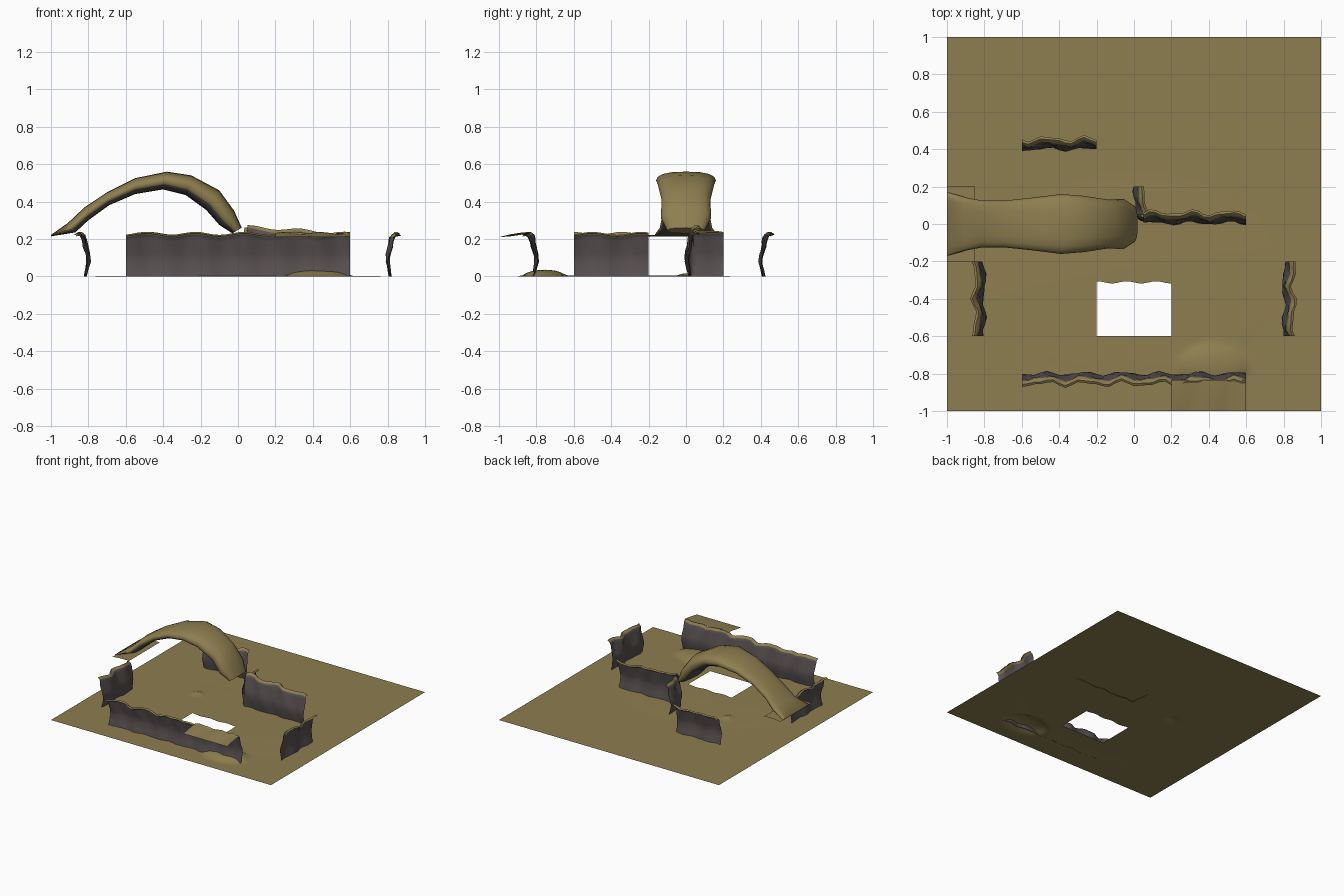
import bpy, bmesh, math
from mathutils import Vector

if "Cube" in bpy.data.objects:
    bpy.data.objects.remove(bpy.data.objects["Cube"])


def material(name, rgb):
    m = bpy.data.materials.new(name)
    m.diffuse_color = (*rgb, 1)
    m.use_nodes = True
    m.node_tree.nodes["Principled BSDF"].inputs["Base Color"].default_value = m.diffuse_color
    return m


GRASS = material("olive_grass", (0.27, 0.21, 0.08))
ROCK = material("dark_rock", (0.098, 0.08, 0.082))


def finish(name, bm, angle=50):
    me = bpy.data.meshes.new(name)
    bm.to_mesh(me)
    bm.free()
    me.materials.append(GRASS)
    me.materials.append(ROCK)
    ob = bpy.data.objects.new(name, me)
    bpy.context.collection.objects.link(ob)
    bpy.context.view_layer.objects.active = ob
    ob.select_set(True)
    bpy.ops.object.shade_smooth_by_angle(angle=math.radians(angle))
    ob.select_set(False)
    return ob


def sheet(bm, rows):
    """Skin a list of equally long point rows, return rows of faces."""
    vs = [[bm.verts.new(p) for p in r] for r in rows]
    return [[bm.faces.new((a[i], a[i + 1], b[i + 1], b[i])) for i in range(len(a) - 1)]
            for a, b in zip(vs, vs[1:])]


# ground with a square opening, slightly raised pit floor and small mounds
def bump(x, y, cx, cy, rx, ry, h):
    d = ((x - cx) / rx) ** 2 + ((y - cy) / ry) ** 2
    return h * max(0, 1 - d) ** 0.7


def ground_height(x, y):
    z = bump(x, y, 0, -0.3, 0.78, 0.55, 0.006)
    z += bump(x, y, 0.42, -0.76, 0.19, 0.12, 0.035)
    z += bump(x, y, -0.37, 0, 0.05, 0.05, 0.012)
    return z


N = 80
step = 2 / N
bm = bmesh.new()
grid = {}
for i in range(N + 1):
    for j in range(N + 1):
        x, y = -1 + i * step, -1 + j * step
        z = ground_height(x, y)
        if abs(y + 0.3) < 0.001 and abs(x) < 0.21:
            y -= 0.012 + 0.006 * math.sin(x * 40)
        grid[i, j] = bm.verts.new((x, y, z))
for i in range(N):
    for j in range(N):
        cx, cy = -1 + (i + 0.5) * step, -1 + (j + 0.5) * step
        if abs(cx) < 0.2 and -0.6 < cy < -0.3:
            continue
        bm.faces.new((grid[i, j], grid[i + 1, j], grid[i + 1, j + 1], grid[i, j + 1]))
finish("ground", bm)


# cliff walls: wavy rock sheet with a grass lip leaning outward
def cliff(name, start, end, out, seed, lift=0.0):
    a, b, o = Vector((*start, 0)), Vector((*end, 0)), Vector((*out, 0))
    n = max(6, round((b - a).length / 0.033))
    levels = [(0, 0), (0.04, -0.008), (0.08, -0.016), (0.12, -0.012), (0.16, 0.0),
              (0.195, 0.006), (0.215, 0.012), (0.23, 0.03), (0.222, 0.042)]
    rows = []
    for k, (z, off) in enumerate(levels):
        row = []
        for i in range(n + 1):
            p = a.lerp(b, i / n)
            s = p.x + p.y
            wave = 0.013 * math.sin(s * 31 + seed) + 0.007 * math.sin(s * 53 + z * 30 + seed * 2)
            q = p + o * (off + wave * (0.5 + 2 * z))
            q.z = z * (1 + lift * (1 - i / n))
            if k > 4:
                q.z += 0.008 * math.sin(s * 24 + seed * 3)
            row.append(q)
        rows.append(row)
    bm = bmesh.new()
    for k, faces in enumerate(sheet(bm, rows)):
        for f in faces:
            f.material_index = 1 if k < 6 else 0
    finish(name, bm)


cliff("front_cliff", (-0.6, -0.815), (0.6, -0.815), (0, -1), 0.5)
cliff("left_cliff", (-0.815, -0.6), (-0.815, -0.2), (-1, 0), 1.4)
cliff("right_cliff", (0.815, -0.6), (0.815, -0.2), (1, 0), 2.2)
cliff("back_cliff", (-0.6, 0.415), (-0.2, 0.415), (0, 1), 3.1)
cliff("inner_cliff", (0.05, 0.02), (0.6, 0.02), (0, 1), 4.0, 0.16)
cliff("corner_cliff", (0.02, 0.04), (0.02, 0.2), (1, 0), 5.2, 0.1)

# rounded inside corner joining the two inner cliffs
bm = bmesh.new()
rows = []
for z, off in ((0, 0), (0.08, -0.006), (0.16, 0.0), (0.22, 0.008), (0.26, 0.015), (0.25, 0.035)):
    r = 0.03 - min(off, 0.028)
    rows.append([(0.05 - r * math.cos(t * math.pi / 8), 0.05 - r * math.sin(t * math.pi / 8), z)
                 for t in range(5)])
for k, faces in enumerate(sheet(bm, rows)):
    for f in faces:
        f.material_index = 1 if k < 3 else 0
finish("inner_corner", bm)

# upper grass ledge running from the front cliff to the border
bm = bmesh.new()
sheet(bm, [[(0.2 + 0.04 * i, y, z + 0.006 * math.sin(i * 1.3) * (y > -0.95)) for i in range(11)]
           for y, z in ((-1, 0.21), (-0.94, 0.219), (-0.88, 0.228), (-0.835, 0.232))])
finish("front_ledge", bm)

# arched land bridge: (top x, top z, bottom x, bottom z, half width)
stations = [
    (-1.0, 0.222, -1.0, 0.214, 0.17), (-0.91, 0.285, -0.87, 0.235, 0.14),
    (-0.82, 0.37, -0.80, 0.30, 0.125), (-0.70, 0.45, -0.69, 0.38, 0.125),
    (-0.55, 0.525, -0.55, 0.44, 0.14), (-0.38, 0.56, -0.40, 0.465, 0.16),
    (-0.25, 0.54, -0.28, 0.435, 0.15), (-0.10, 0.46, -0.17, 0.355, 0.13),
    (-0.02, 0.35, -0.10, 0.275, 0.135), (0.02, 0.26, -0.03, 0.23, 0.10),
]
RING = 16
bm = bmesh.new()
rings = []
for tx, tz, bx, bz, w in stations:
    ring = []
    for k in range(RING):
        t = 2 * math.pi * k / RING
        c, s = math.cos(t), math.sin(t)
        y = w * math.copysign(abs(c) ** 0.75, c)
        h = 0.5 + 0.5 * math.copysign(abs(s) ** 0.9, s)
        ring.append(bm.verts.new((bx + (tx - bx) * h, y, bz + (tz - bz) * h)))
    rings.append(ring)
for a, b in zip(rings, rings[1:]):
    for k in range(RING):
        m = (k + 1) % RING
        f = bm.faces.new((a[k], b[k], b[m], a[m]))
        # underside is rock
        f.material_index = 1 if RING / 2 + 1 <= k < RING - 1 else 0
bm.faces.new(rings[0])
bm.faces.new(rings[-1][::-1])
bmesh.ops.recalc_face_normals(bm, faces=bm.faces)
arch = finish("land_bridge", bm, 60)

# flat grass foot where the bridge meets the left border
bm = bmesh.new()
sheet(bm, [[(x, -0.2 + 0.05 * j, 0.214 + 0.006 * (x > -0.95)) for j in range(9)]
           for x in (-1, -0.93, -0.85)])
finish("bridge_foot", bm)
